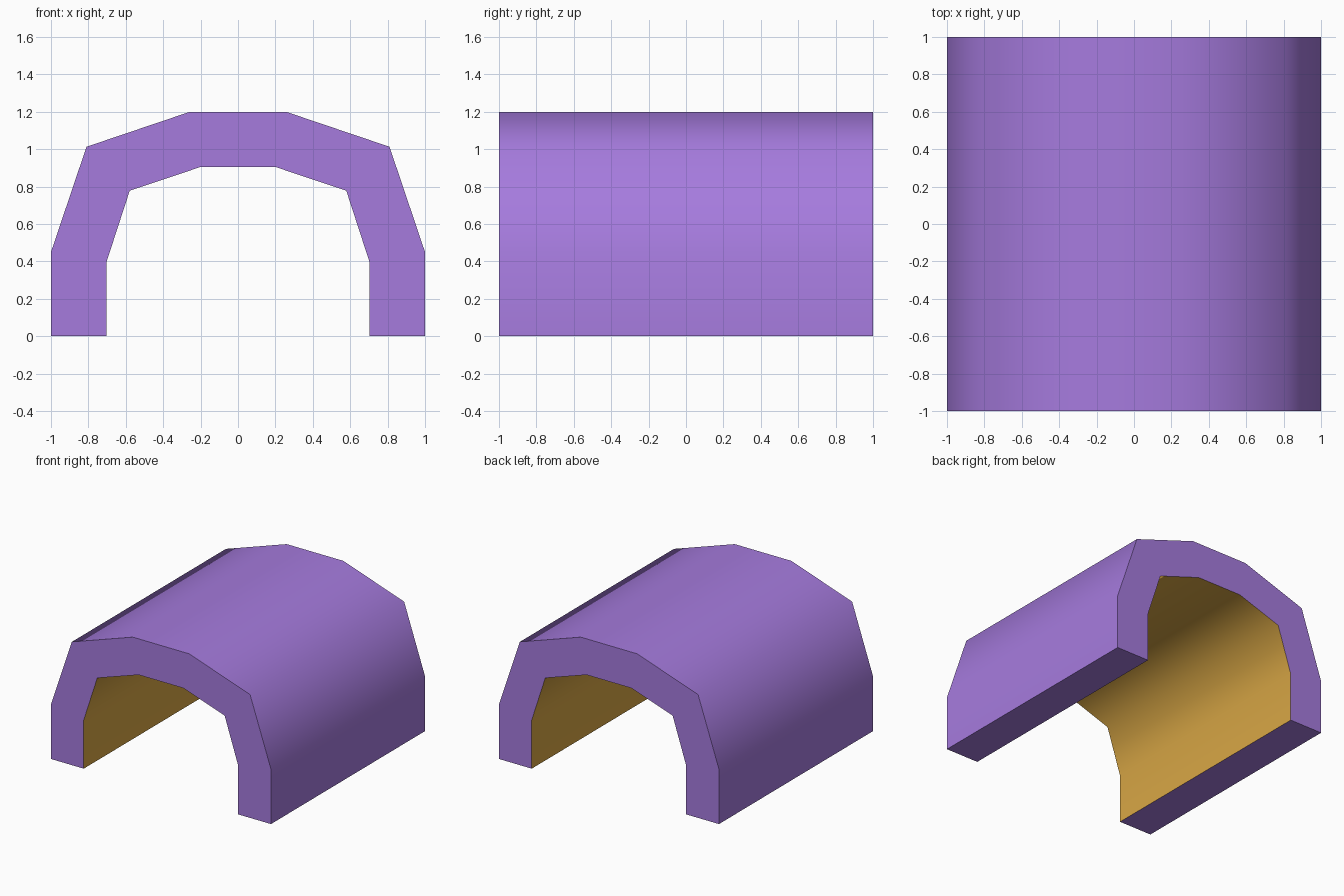
import bpy, bmesh, math

if "Cube" in bpy.data.objects:
    bpy.data.objects.remove(bpy.data.objects["Cube"])

HALF_LENGTH = 1.0

# Right half of the arch profile, from the foot up to the crown (x, z)
OUTER = [(1.0, 0.0), (1.0, 0.45), (0.81, 1.013), (0.257, 1.2)]
INNER = [(0.702, 0.0), (0.702, 0.4), (0.579, 0.778), (0.203, 0.904)]


def material(name, colour):
    mat = bpy.data.materials.new(name)
    mat.diffuse_color = (*colour, 1.0)
    mat.use_nodes = True
    mat.node_tree.nodes["Principled BSDF"].inputs["Base Color"].default_value = mat.diffuse_color
    return mat


def mirrored(half):
    """Complete a half profile by mirroring it across x = 0."""
    return half + [(-x, z) for x, z in reversed(half)]


outer, inner = mirrored(OUTER), mirrored(INNER)

# Four rings of points: outer and inner, front and back
bm = bmesh.new()
of, inf, ob, inb = [
    [bm.verts.new((x, y, z)) for x, z in pts]
    for y in (-HALF_LENGTH, HALF_LENGTH) for pts in (outer, inner)]

# Shell, lining and the two arched ends
for i in range(len(outer) - 1):
    j = i + 1
    bm.faces.new((of[i], of[j], ob[j], ob[i]))
    lining = bm.faces.new((inf[i], inf[j], inb[j], inb[i]))
    lining.material_index = 1
    bm.faces.new((of[i], of[j], inf[j], inf[i]))
    bm.faces.new((ob[i], ob[j], inb[j], inb[i]))

# Undersides of the two feet
for i in (0, -1):
    bm.faces.new((of[i], ob[i], inb[i], inf[i]))

bmesh.ops.recalc_face_normals(bm, faces=bm.faces)
mesh = bpy.data.meshes.new("arch_tunnel")
bm.to_mesh(mesh)
bm.free()

mesh.materials.append(material("purple", (0.381, 0.198, 0.730)))
mesh.materials.append(material("gold", (0.701, 0.392, 0.061)))

arch = bpy.data.objects.new("arch_tunnel", mesh)
bpy.context.collection.objects.link(arch)

# Smooth round the arch, sharp at the ends and feet
bpy.context.view_layer.objects.active = arch
arch.select_set(True)
bpy.ops.object.shade_smooth_by_angle(angle=math.radians(65))
